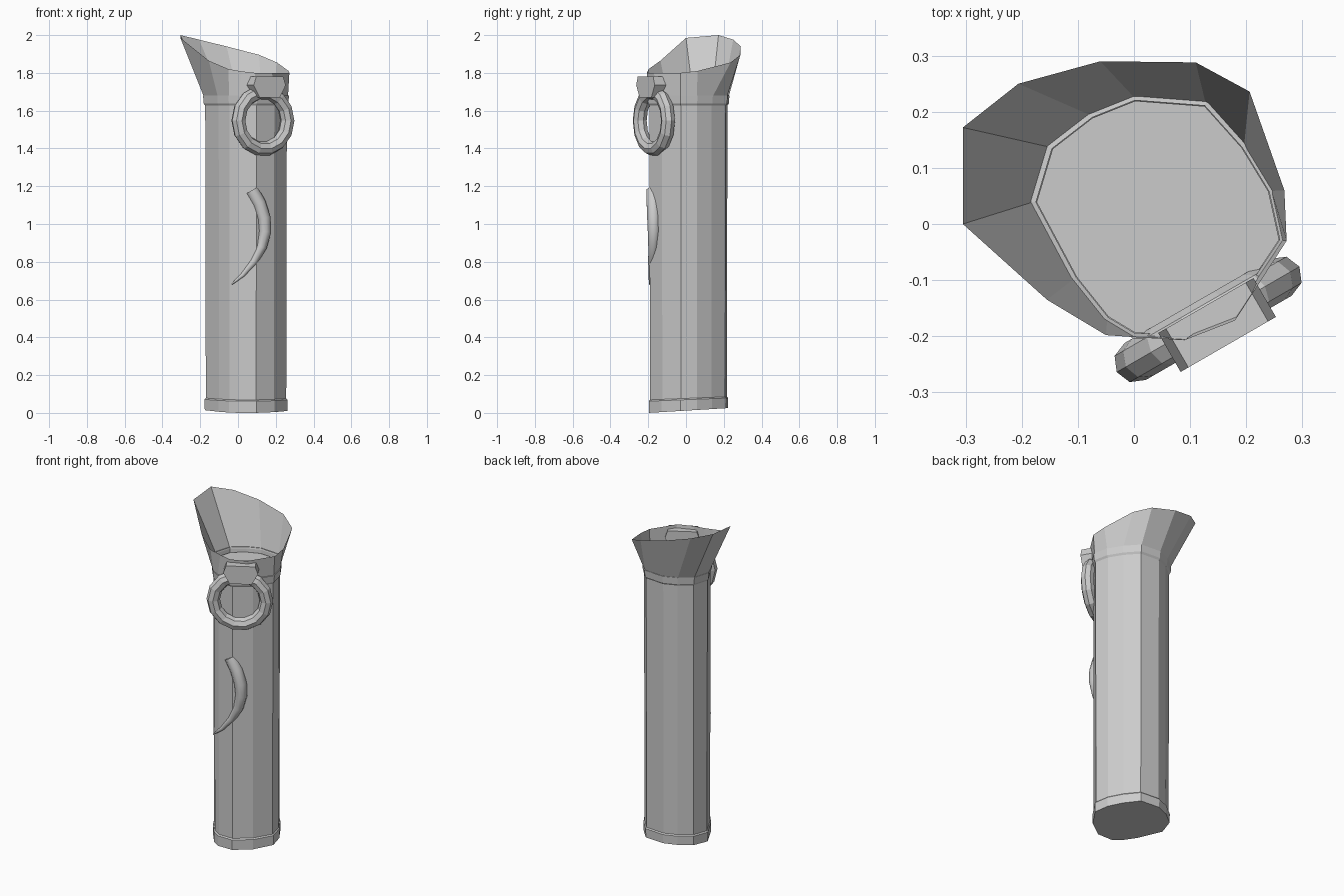
import bpy, bmesh, math
from mathutils import Vector, Matrix

if "Cube" in bpy.data.objects:
    bpy.data.objects.remove(bpy.data.objects["Cube"])

CENTRE = Vector((0.043, 0.018))
# tube outline and the flared lip that grows out of it, point for point
OUTLINE = [(-0.185, 0.04), (-0.155, 0.14), (-0.08, 0.198), (0.0, 0.23), (0.13, 0.22),
           (0.2, 0.142), (0.25, 0.06), (0.27, -0.03), (0.2, -0.135), (0.1, -0.205),
           (0.0, -0.205), (-0.05, -0.175), (-0.11, -0.1)]
LIP = [(-0.305, 0.0, 1.985), (-0.305, 0.172, 2.0), (-0.206, 0.25, 1.976), (-0.06, 0.29, 1.94),
       (0.11, 0.288, 1.896), (0.206, 0.236, 1.855), (0.245, 0.14, 1.83), (0.268, 0.06, 1.81),
       (0.272, -0.03, 1.80), (0.18, -0.172, 1.80), (0.09, -0.207, 1.80),
       (-0.05, -0.198, 1.82), (-0.155, -0.135, 1.865)]
# the lip has its points in step with the outline, but the front right is denser
LIP = LIP[:6] + LIP[7:11] + [(0.02, -0.203, 1.808)] + LIP[11:]


def ring(scale, z, tilt=0.0):
    out = []
    for p in OUTLINE:
        q = CENTRE + (Vector(p) - CENTRE) * scale
        out.append((q.x, q.y, z + tilt * q.y))
    return out


def loft(name, rings, cap_start=False, cap_end=False, smooth=False):
    bm = bmesh.new()
    loops = [[bm.verts.new(p) for p in r] for r in rings]
    n = len(loops[0])
    for a, b in zip(loops, loops[1:]):
        for i in range(n):
            j = (i + 1) % n
            bm.faces.new((a[i], a[j], b[j], b[i]))
    if cap_start:
        bm.faces.new(loops[0])
    if cap_end:
        bm.faces.new(loops[-1])
    bmesh.ops.recalc_face_normals(bm, faces=bm.faces)
    mesh = bpy.data.meshes.new(name)
    bm.to_mesh(mesh)
    bm.free()
    for f in mesh.polygons:
        f.use_smooth = smooth and len(f.vertices) == 4
    obj = bpy.data.objects.new(name, mesh)
    bpy.context.collection.objects.link(obj)
    return obj


# straight tube with an inner floor, plus the foot band
loft("tube", [ring(0.935, 0.04), ring(0.95, 1.65)], cap_end=True)
loft("foot_band", [ring(0.96, 0.012, 0.06), ring(0.965, 0.07, 0.04), ring(0.93, 0.078, 0.04)],
     cap_start=True)

# collar and slanted, flared mouth
loft("collar", [ring(0.945, 1.625), ring(0.985, 1.638), ring(1.0, 1.68), ring(0.955, 1.682)])
loft("flared_mouth", [ring(0.975, 1.67), LIP])

# hanging ring, turned to follow the front right wall
TURN = Matrix.Rotation(math.radians(30), 4, 'Z')
bpy.ops.mesh.primitive_torus_add(major_segments=14, minor_segments=8,
                                 major_radius=0.15, minor_radius=0.038)
hanging_ring = bpy.context.object
hanging_ring.name = "hanging_ring"
hanging_ring.data.name = "hanging_ring"
hanging_ring.matrix_world = (Matrix.Translation((0.132, -0.17, 1.547)) @ TURN
                             @ Matrix.Rotation(math.pi / 2, 4, 'X'))

# faceted clasp that holds the ring
profile = [(-0.082, 0.06), (0.082, 0.06), (0.098, 0.015), (0.062, -0.05),
           (-0.062, -0.05), (-0.098, 0.015)]
clasp = loft("ring_clasp", [[(x, y, z) for x, z in profile] for y in (-0.04, 0.04)],
             cap_start=True, cap_end=True)
clasp.matrix_world = Matrix.Translation((0.148, -0.18, 1.72)) @ TURN

# curved tusk on the front: x, y, z, radius
path = [(0.073, -0.175, 1.178, 0.036), (0.112, -0.174, 1.11, 0.036), (0.138, -0.172, 1.03, 0.035),
        (0.143, -0.171, 0.96, 0.033), (0.125, -0.173, 0.88, 0.028), (0.083, -0.18, 0.80, 0.021),
        (0.025, -0.187, 0.73, 0.013), (-0.034, -0.192, 0.68, 0.003)]
rings = []
for i, (x, y, z, r) in enumerate(path):
    a, b = path[max(i - 1, 0)], path[min(i + 1, len(path) - 1)]
    along = Vector((b[0] - a[0], 0, b[2] - a[2])).normalized()
    side, depth = Vector((-along.z, 0, along.x)), Vector((0, 1, 0))
    rings.append([Vector((x, y, z)) + r * (math.cos(t) * side + math.sin(t) * depth)
                  for t in (k * math.tau / 10 for k in range(10))])
loft("tusk", rings, cap_start=True, cap_end=True, smooth=True)
